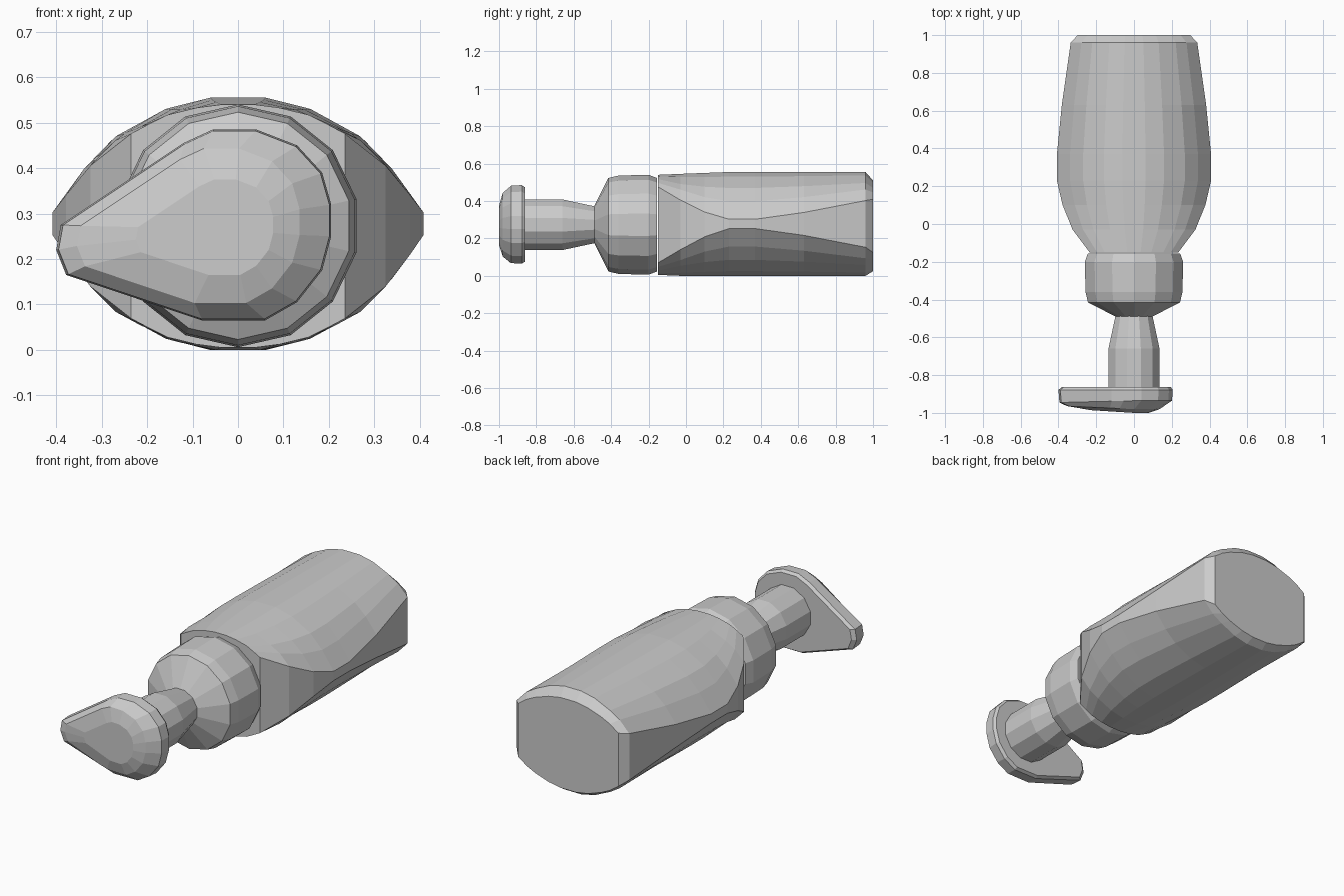
import bpy, bmesh, math

if "Cube" in bpy.data.objects:
    bpy.data.objects.remove(bpy.data.objects["Cube"])


def loft(name, rings):
    """Skin a list of equal-length point rings and cap both ends."""
    bm = bmesh.new()
    loops = [[bm.verts.new(p) for p in ring] for ring in rings]
    n = len(loops[0])
    for a, b in zip(loops, loops[1:]):
        for i in range(n):
            j = (i + 1) % n
            bm.faces.new((a[i], a[j], b[j], b[i]))
    bm.faces.new(loops[0])
    bm.faces.new(loops[-1])
    bmesh.ops.recalc_face_normals(bm, faces=bm.faces)
    mesh = bpy.data.meshes.new(name)
    bm.to_mesh(mesh)
    bm.free()
    obj = bpy.data.objects.new(name, mesh)
    bpy.context.collection.objects.link(obj)
    return obj


def circle(y, r, sides, cz=0.273):
    return [(r * math.cos(2 * math.pi * (i + 0.5) / sides), y,
             cz + r * math.sin(2 * math.pi * (i + 0.5) / sides)) for i in range(sides)]


# Bottle body: lens-shaped section, its sides trimmed by the outline seen from above
LENS = [(0.0, 1.0), (0.15, 1.0), (0.39, 0.91), (0.66, 0.69), (0.83, 0.43), (1.0, 0.08)]


def lens_height(u):
    for (u0, h0), (u1, h1) in zip(LENS, LENS[1:]):
        if u <= u1:
            return h0 + (h1 - h0) * (u - u0) / (u1 - u0)
    return LENS[-1][1]


def body_ring(y, w, z0, z1):
    cz, h = (z0 + z1) / 2, (z1 - z0) / 2
    q = [(u * w, h * lens_height(u * w / 0.41)) for u, _ in LENS[1:]]
    right = [(x, z) for x, z in q] + [(x, -z) for x, z in reversed(q)]
    left = [(-x, z) for x, z in reversed(right)]
    return [(x, y, cz + z) for x, z in right + left]


loft("bottle_body", [body_ring(*s) for s in (
    (-0.15, 0.235, 0.005, 0.54), (-0.03, 0.325, 0.0, 0.545), (0.10, 0.378, 0.0, 0.55),
    (0.23, 0.408, 0.0, 0.555), (0.37, 0.408, 0.0, 0.555), (0.63, 0.382, 0.0, 0.555),
    (0.96, 0.335, 0.0, 0.555), (1.0, 0.298, 0.025, 0.51))])

# Screw collar
loft("collar", [circle(y, r, 14) for y, r in (
    (-0.49, 0.10), (-0.415, 0.25), (-0.36, 0.263), (-0.20, 0.267), (-0.155, 0.25))])

# Pump stem
loft("pump_stem", [circle(y, r, 12) for y, r in (
    (-0.87, 0.14), (-0.66, 0.14), (-0.48, 0.10))])

# Pump head: teardrop plate with the spout pointing to -x and a domed front
HEAD = [(0.205, 0.25), (0.205, 0.32), (0.185, 0.39), (0.13, 0.45), (0.04, 0.485),
        (-0.055, 0.485), (-0.12, 0.455), (-0.39, 0.275), (-0.40, 0.22), (-0.378, 0.165),
        (-0.08, 0.065), (0.06, 0.065), (0.13, 0.105), (0.185, 0.175)]


def head_ring(y, s, cx, slope):
    ring = []
    for x, z in HEAD:
        px = cx + (x - cx) * s
        ring.append((px, y + slope * max(0.0, -px / 0.4), 0.265 + (z - 0.265) * s))
    return ring


loft("pump_head", [head_ring(*s) for s in (
    (-0.862, 0.95, 0.0, 0.0), (-0.878, 1.0, 0.0, 0.0), (-0.935, 0.985, -0.05, -0.01),
    (-0.98, 0.81, -0.16, 0.018), (-1.0, 0.5, -0.05, 0.025))])
